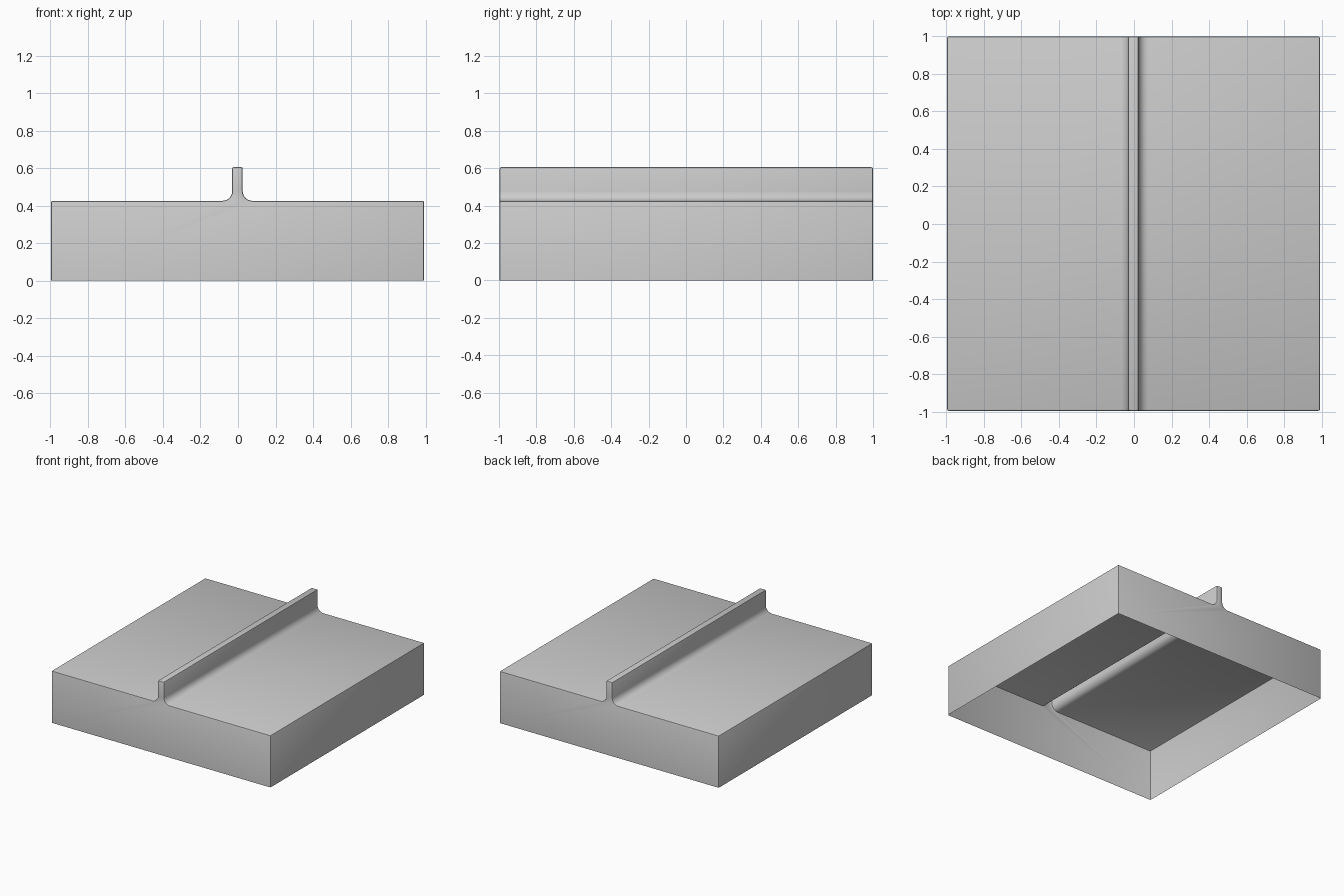
import bpy, bmesh, math

if "Cube" in bpy.data.objects:
    bpy.data.objects.remove(bpy.data.objects["Cube"])

LEFT, RIGHT = -0.997, 0.992      # side walls
FRONT, BACK = -0.996, 1.0        # end walls
DECK, RIB_TOP = 0.425, 0.605     # heights
RIB_X, RIB_HALF, FILLET = -0.003, 0.028, 0.052
STEPS = 6


def fillet(side):
    """Concave arc from the deck up to the rib wall on one side (-1 or 1)."""
    cx, cz = RIB_X + side * (RIB_HALF + FILLET), DECK + FILLET
    return [(cx - side * FILLET * math.sin(a), cz - FILLET * math.cos(a))
            for a in (math.pi / 2 * i / STEPS for i in range(STEPS + 1))]


# Cross-section: wall, deck, filleted rib, deck, wall (open underneath)
profile = [(LEFT, 0), (LEFT, DECK)] + fillet(-1)
profile += [(RIB_X - RIB_HALF, RIB_TOP), (RIB_X + RIB_HALF, RIB_TOP)]
profile += fillet(1)[::-1] + [(RIGHT, DECK), (RIGHT, 0)]

# Sweep the section along y and close both ends, leaving no floor
bm = bmesh.new()
front = [bm.verts.new((x, FRONT, z)) for x, z in profile]
back = [bm.verts.new((x, BACK, z)) for x, z in profile]
for i in range(len(profile) - 1):
    bm.faces.new((front[i], front[i + 1], back[i + 1], back[i]))
bm.faces.new(front[::-1])
bm.faces.new(back)
bmesh.ops.recalc_face_normals(bm, faces=bm.faces)
if max(bm.faces, key=lambda f: f.calc_center_median().z).normal.z < 0:
    bmesh.ops.reverse_faces(bm, faces=bm.faces)

# Slightly soften the outer edges
sharp = [e for e in bm.edges if len(e.link_faces) == 2
         and e.calc_face_angle() > math.radians(40)]
bmesh.ops.bevel(bm, geom=sharp, offset=0.008, segments=2, profile=0.5,
                affect='EDGES', clamp_overlap=True)

mesh = bpy.data.meshes.new("ribbed_cover")
bm.to_mesh(mesh)
bm.free()
cover = bpy.data.objects.new("ribbed_cover", mesh)
bpy.context.collection.objects.link(cover)
bpy.context.view_layer.objects.active = cover
cover.select_set(True)
bpy.ops.object.shade_smooth_by_angle(angle=math.radians(30))
